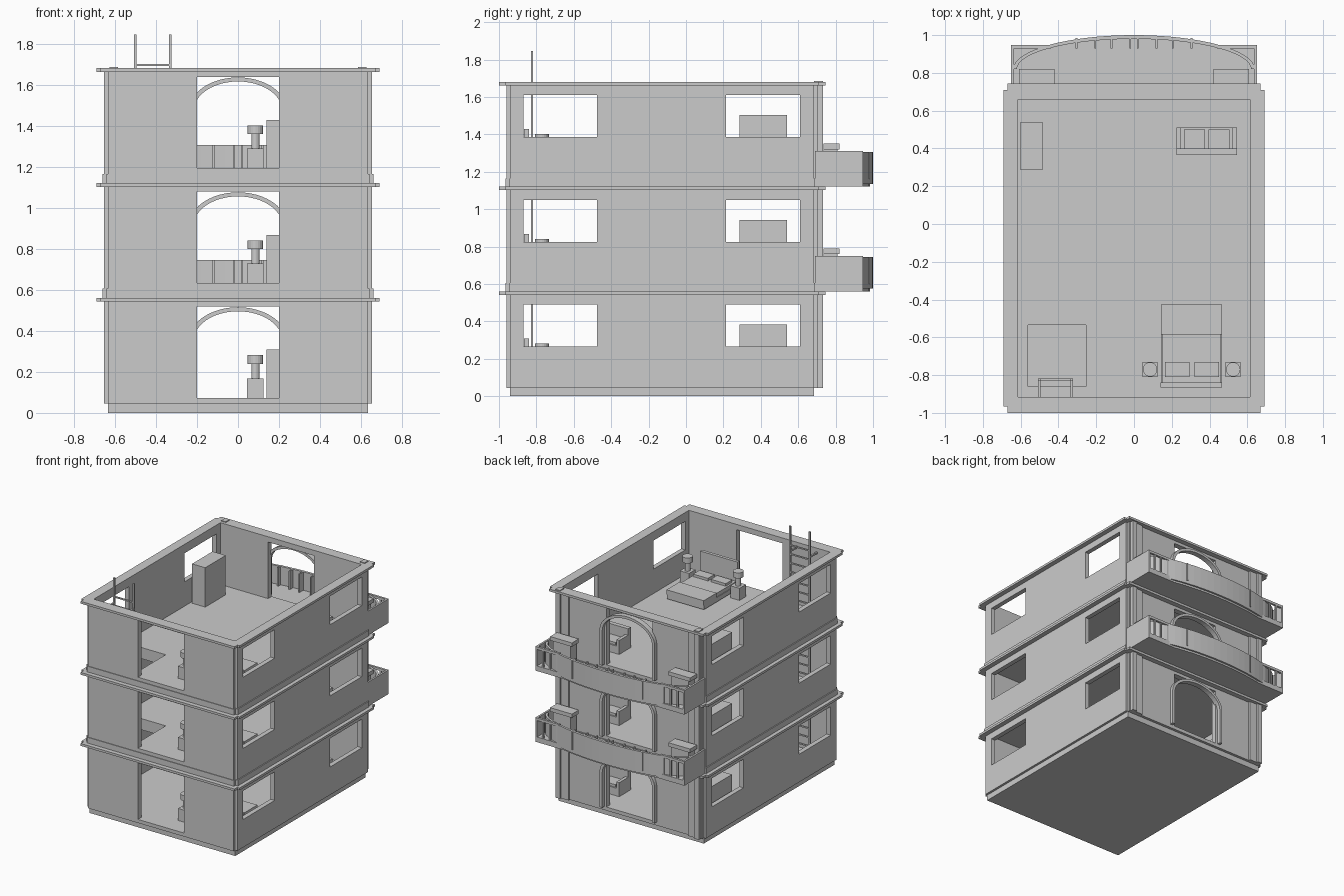
import bpy, bmesh, math
from mathutils import Matrix

cube = bpy.data.objects.get("Cube")
if cube:
    bpy.data.objects.remove(cube)

grey = bpy.data.materials.new("plain grey")
grey.use_nodes = True
COLOUR = (0.6, 0.6, 0.6, 1)
grey.diffuse_color = COLOUR
grey.node_tree.nodes["Principled BSDF"].inputs["Base Color"].default_value = COLOUR

STOREY = 0.56
FLOOR = 0.073


def finish(name, bm, z=0):
    bmesh.ops.recalc_face_normals(bm, faces=bm.faces[:])
    mesh = bpy.data.meshes.new(name)
    bm.to_mesh(mesh)
    bm.free()
    mesh.materials.append(grey)
    obj = bpy.data.objects.new(name, mesh)
    obj.location.z = z
    bpy.context.collection.objects.link(obj)
    return obj


def add_box(bm, x0, x1, y0, y1, z0, z1):
    centre = Matrix.Translation(((x0 + x1) / 2, (y0 + y1) / 2, (z0 + z1) / 2))
    size = Matrix.Diagonal((x1 - x0, y1 - y0, z1 - z0, 1))
    bmesh.ops.create_cube(bm, size=1, matrix=centre @ size)


def boxes(name, items, z=0, mirror=False):
    """Joins boxes given as x, y and z limits; mirror repeats them across x = 0."""
    bm = bmesh.new()
    for b in items:
        add_box(bm, *b)
        if mirror:
            add_box(bm, -b[1], -b[0], *b[2:])
    return finish(name, bm, z)


def pierced(span, height, holes):
    """Rectangles left of a wall after cutting holes (start, end, bottom, top)."""
    rects, start = [], span[0]
    for a, b, low, high in holes:
        rects += [(start, a, *height), (a, b, height[0], low), (a, b, high, height[1])]
        start = b
    return rects + [(start, span[1], *height)]


def ring(name, x, y0, y1, notch, low, high, z):
    """Band around the walls with notched corners."""
    boxes(name, [(0.615, x, y0 + notch, y1 - notch, low, high)], z, mirror=True)
    boxes(name + "_ends", [(-x + 0.02, x - 0.02, y0, -0.915, low, high),
                           (-x + 0.02, x - 0.02, 0.66, y1, low, high)], z)


def extrude_outline(name, points, low, high, z):
    """Raises a plan outline into a solid."""
    bm = bmesh.new()
    face = bm.faces.new([bm.verts.new((x, y, low)) for x, y in points])
    top = bmesh.ops.extrude_face_region(bm, geom=[face])["geom"]
    bmesh.ops.translate(bm, vec=(0, 0, high - low),
                        verts=[v for v in top if isinstance(v, bmesh.types.BMVert)])
    return finish(name, bm, z)


def bow(half, rise, base=0.82, steps=32):
    """Curved balcony front, from right to left."""
    angles = [math.pi * i / steps for i in range(steps + 1)]
    return [(half * math.cos(a), base + rise * math.sin(a)) for a in angles]


def build_shell(z, ground):
    # Walls with windows, doorways and floor slab
    height = (0.045, 0.545)
    windows = [(-0.87, -0.475, 0.265, 0.49), (0.215, 0.61, 0.265, 0.49)]
    boxes("side_walls", [(0.615, 0.652, *r) for r in pierced((-0.94, 0.684), height, windows)],
          z, mirror=True)
    door = [(-0.2, 0.2, FLOOR, 0.518)]
    for name, y0, y1 in (("front_wall", -0.96, -0.915), ("back_wall", 0.66, 0.705)):
        boxes(name, [(r[0], r[1], y0, y1, r[2], r[3])
                     for r in pierced((-0.634, 0.634), height, door)], z)
    ring("cornice", 0.69, -1.0, 0.745, 0.035, 0.542, 0.56, z)
    if ground:
        boxes("ground_slab", [(-0.634, 0.634, -0.94, 0.684, 0, FLOOR)], z)
    else:
        well = [(-0.56, -0.255, -0.86, -0.535)]
        boxes("floor_slab", [(*r, -0.015, FLOOR) for r in pierced((-0.62, 0.62), (-0.92, 0.67), well)], z)
        ring("plinth", 0.66, -0.965, 0.71, 0.02, 0, 0.045, z)
    # Pilasters on the back wall
    boxes("pilasters", [(0.52, 0.62, 0.70, 0.72, 0.045, 0.542),
                        (0.585, 0.625, 0.70, 0.733, 0.045, 0.542)], z, mirror=True)


def build_arch(z):
    # Arched frame around the back doorway
    outer, inner = [(0.24, FLOOR)], [(0.217, FLOOR)]
    for i in range(25):
        a = math.pi * i / 24
        outer.append((0.24 * math.cos(a), 0.35 + 0.165 * math.sin(a)))
        inner.append((0.217 * math.cos(a), 0.35 + 0.145 * math.sin(a)))
    outer.append((-0.24, FLOOR))
    inner.append((-0.217, FLOOR))
    bm = bmesh.new()
    rows = [[bm.verts.new((x, y, h)) for x, h in line]
            for line, y in ((outer, 0.69), (outer, 0.733), (inner, 0.733), (inner, 0.69))]
    for i in range(len(outer) - 1):
        for r in range(4):
            s = (r + 1) % 4
            bm.faces.new((rows[r][i], rows[r][i + 1], rows[s][i + 1], rows[s][i]))
    for i in (0, -1):
        bm.faces.new([row[i] for row in rows])
    finish("arch_frame", bm, z)


def build_balcony(z):
    # Slab with a bowed middle, and solid bowed parapet
    curve = bow(0.64, 0.165)
    front = [p for p in curve if p[1] > 0.947]
    extrude_outline("balcony_slab", [(-0.65, 0.67), (0.65, 0.67), (0.65, 0.947)] + front
                    + [(-0.65, 0.947)], 0, 0.04, z)
    extrude_outline("balcony_parapet", bow(0.64, 0.18) + bow(0.62, 0.16)[::-1], 0.015, 0.185, z)
    # Solid sides and open corner rails
    boxes("balcony_sides", [(0.635, 0.65, 0.69, 0.947, 0.04, 0.19)], z, mirror=True)
    rails = [(0.44, 0.65, 0.93, 0.947, 0.17, 0.19)]
    rails += [(x, x + 0.012, 0.932, 0.945, 0.04, 0.17) for x in (0.46, 0.52, 0.58, 0.637)]
    boxes("corner_rails", rails, z, mirror=True)
    # Inner posts of the parapet
    boxes("parapet_posts", [(x, x + 0.01, 0.93, 0.985, 0.04, 0.185)
                            for x in (0.015, 0.115, 0.2, 0.3)], z, mirror=True)
    # Raised units beside the wall
    boxes("balcony_units", [(0.42, 0.61, 0.735, 0.82, 0.2, 0.23),
                            (0.44, 0.59, 0.735, 0.81, 0.04, 0.2)], z, mirror=True)


def build_bed(z):
    boxes("bed_frame", [(0.145, 0.465, -0.84, -0.43, 0.015, 0.05)], z)
    boxes("headboard", [(0.14, 0.465, -0.865, -0.84, 0, 0.235)], z)
    boxes("mattress", [(0.15, 0.46, -0.84, -0.435, 0.05, 0.08)], z)
    boxes("blanket", [(0.143, 0.467, -0.585, -0.425, 0.05, 0.088)], z)
    boxes("pillows", [(x, x + 0.13, -0.81, -0.73, 0.08, 0.1) for x in (0.165, 0.32)], z)
    # Nightstands with lamps
    for x in (0.085, 0.525):
        boxes("nightstand", [(x - 0.04, x + 0.04, -0.81, -0.73, 0, 0.095)], z)
        bm = bmesh.new()
        for radius, low, high in ((0.02, 0.095, 0.165), (0.038, 0.165, 0.208)):
            bmesh.ops.create_cone(bm, cap_ends=True, segments=20, radius1=radius, radius2=radius,
                                  depth=high - low,
                                  matrix=Matrix.Translation((x, -0.77, (low + high) / 2)))
        finish("lamp", bm, z)


def build_furniture(z):
    build_bed(z)
    boxes("wardrobe", [(-0.6, -0.485, 0.285, 0.54, 0, 0.31)], z)
    # Sofa facing the balcony
    boxes("sofa", [(0.225, 0.545, 0.365, 0.51, 0, 0.06), (0.225, 0.545, 0.365, 0.4, 0.06, 0.16),
                   (0.225, 0.25, 0.4, 0.51, 0.06, 0.11), (0.52, 0.545, 0.4, 0.51, 0.06, 0.11)], z)
    boxes("sofa_cushions", [(x, x + 0.11, 0.4, 0.5, 0.06, 0.08) for x in (0.265, 0.395)], z)


for storey in range(3):
    base = storey * STOREY
    build_shell(base, storey == 0)
    build_arch(base)
    build_furniture(base + FLOOR)
    if storey:
        build_balcony(base)

# Pilaster caps on the top cornice
boxes("pilaster_caps", [(0.585, 0.625, 0.684, 0.733, 1.67, 1.686)], mirror=True)

# Ladder through the floor openings
ladder = [(x, x + 0.012, -0.83, -0.818, FLOOR, 1.845) for x in (-0.507, -0.336)]
ladder += [(-0.5, -0.33, -0.829, -0.819, 0.15 + i * 0.07, 0.16 + i * 0.07) for i in range(23)]
ladder += [(x, x + 0.012, -0.92, -0.82, h, h + 0.012) for x in (-0.507, -0.336)
           for h in (0.5, 1.06, 1.64)]
boxes("ladder", ladder)
